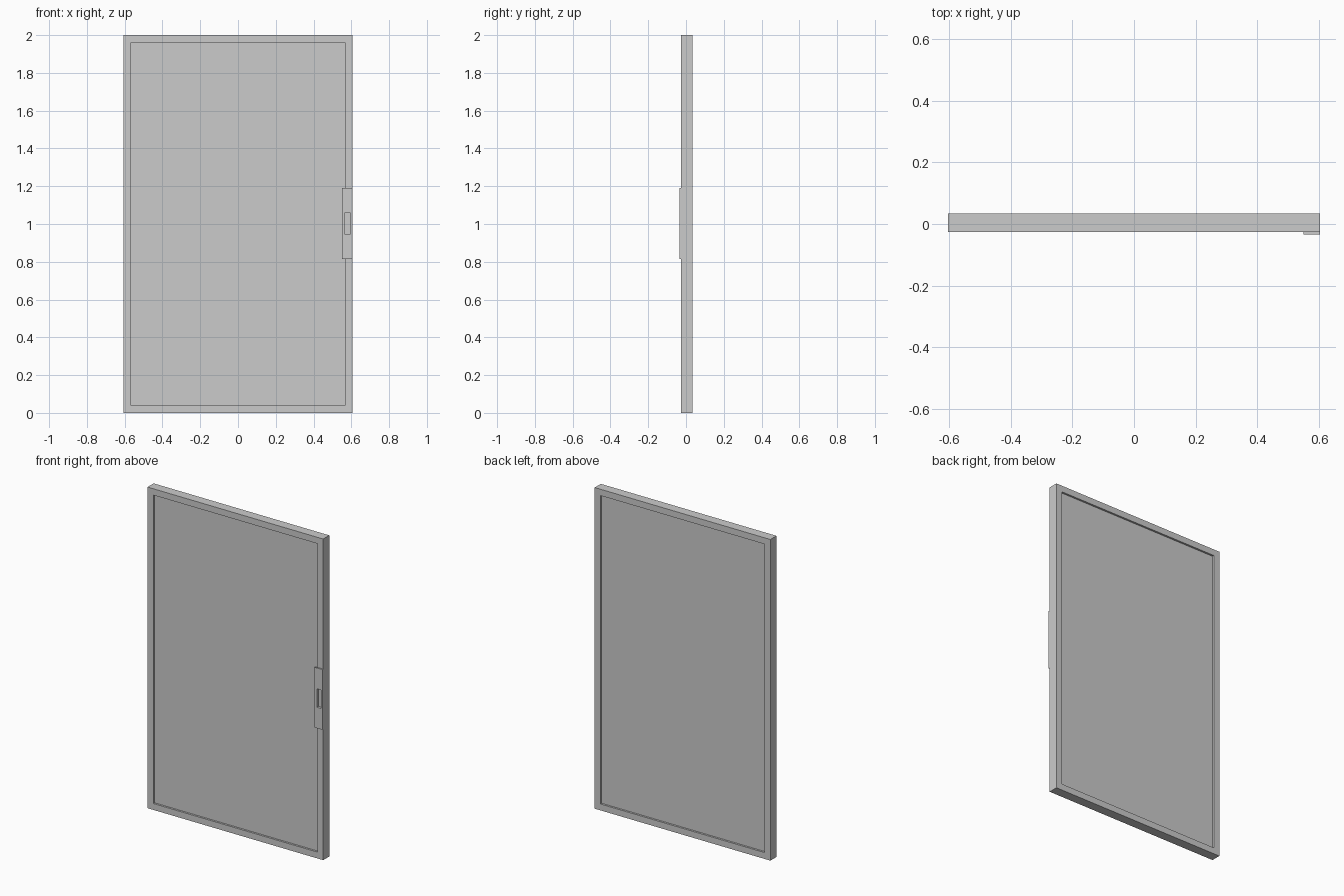
import bpy
import bmesh
from mathutils import Vector

if "Cube" in bpy.data.objects:
    bpy.data.objects.remove(bpy.data.objects["Cube"], do_unlink=True)

grey = bpy.data.materials.new("plain_grey")
grey.use_nodes = True
colour = (0.6, 0.6, 0.6, 1)
grey.diffuse_color = colour
grey.node_tree.nodes["Principled BSDF"].inputs["Base Color"].default_value = colour


def box(name, low, high, inset=0, depth=0):
    """Box between two corners; optionally sinks a panel in front and back."""
    low, high = Vector(low), Vector(high)
    bm = bmesh.new()
    bmesh.ops.create_cube(bm, size=1)
    for v in bm.verts:
        v.co = (low + high) / 2 + v.co * (high - low)
    bm.normal_update()
    if inset:
        faces = [f for f in bm.faces if abs(f.normal.y) > 0.9]
        bmesh.ops.inset_individual(bm, faces=faces, thickness=inset)
        # A second ring with no width forms the upright recess walls
        bmesh.ops.inset_individual(bm, faces=faces, thickness=0)
        for f in faces:
            shift = f.normal.copy() * -depth
            bmesh.ops.translate(bm, verts=list(f.verts), vec=shift)
        bm.normal_update()
    mesh = bpy.data.meshes.new(name)
    bm.to_mesh(mesh)
    bm.free()
    mesh.materials.append(grey)
    obj = bpy.data.objects.new(name, mesh)
    bpy.context.scene.collection.objects.link(obj)
    return obj


# Door leaf with a sunken panel on each side
FRONT, BACK, HALF = -0.026, 0.034, 0.605
leaf = box("door_leaf", (-HALF, FRONT, 0), (HALF, BACK, 2), 0.056, 0.012)

# Raised pull plate on the edge of the front
plate = box("pull_plate", (0.551, -0.034, 0.815), (HALF, FRONT, 1.19))

# Finger slot cut through the plate into the leaf
slot = box("slot_cutter", (0.567, -0.06, 0.945), (0.594, -0.018, 1.06))
slot.hide_render = True
for part in (leaf, plate):
    cut = part.modifiers.new("finger_slot", "BOOLEAN")
    cut.operation = "DIFFERENCE"
    cut.solver = "EXACT"
    cut.object = slot
    bpy.context.view_layer.objects.active = part
    bpy.ops.object.modifier_apply(modifier=cut.name)
bpy.data.objects.remove(slot, do_unlink=True)
